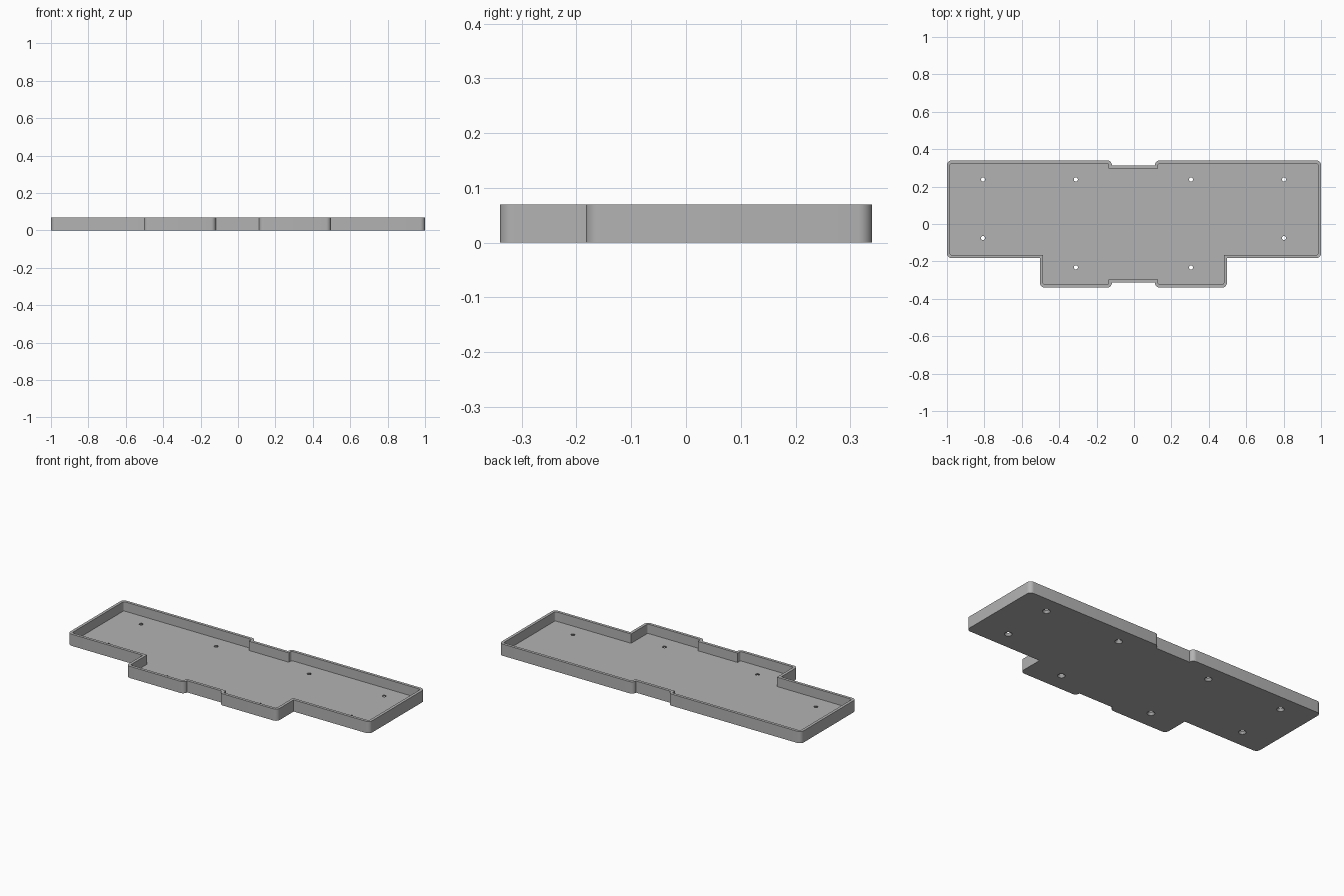
import bpy
import bmesh
from math import cos, sin, pi
from mathutils import Vector

if "Cube" in bpy.data.objects:
    bpy.data.objects.remove(bpy.data.objects["Cube"], do_unlink=True)

HEIGHT, FLOOR, WALL, RADIUS = 0.07, 0.014, 0.017, 0.026
SHIFT = -0.003          # middle features sit slightly off centre

grey = bpy.data.materials.new("plain grey")
grey.use_nodes = True
colour = (0.45, 0.45, 0.45, 1)
grey.diffuse_color = colour
grey.node_tree.nodes["Principled BSDF"].inputs["Base Color"].default_value = colour

# Right half of the plan, counterclockwise from the front notch
half = [(0.115, -0.313), (0.115, -0.34), (0.5, -0.34), (0.5, -0.183),
        (1, -0.183), (1, 0.34), (0.115, 0.34), (0.115, 0.313)]
plan = half + [(-x, y) for x, y in reversed(half)]
plan = [Vector((x if abs(x) == 1 else x + SHIFT, y)) for x, y in plan]


def outline(inset, radius, steps=8):
    """Inset the plan and round its outward corners."""
    points = []
    for i, p in enumerate(plan):
        before = (p - plan[i - 1]).normalized()
        after = (plan[(i + 1) % len(plan)] - p).normalized()
        inward = Vector((-before.y, before.x)) + Vector((-after.y, after.x))
        corner = p + inward * inset
        if before.cross(after) < 0:
            points.append(corner)
            continue
        centre = corner + inward * radius
        for k in range(steps + 1):
            a = k / steps * pi / 2
            points.append(centre + radius * (before * sin(a) - after * cos(a)))
    return points


def prism(name, points, bottom, top):
    """Solid with the given outline between two heights."""
    bm = bmesh.new()
    low = [bm.verts.new((p.x, p.y, bottom)) for p in points]
    high = [bm.verts.new((p.x, p.y, top)) for p in points]
    bm.faces.new(low[::-1])
    bm.faces.new(high)
    for i in range(len(points)):
        j = (i + 1) % len(points)
        bm.faces.new((low[i], low[j], high[j], high[i]))
    return finish(name, bm)


def finish(name, bm):
    bmesh.ops.recalc_face_normals(bm, faces=bm.faces)
    mesh = bpy.data.meshes.new(name)
    bm.to_mesh(mesh)
    bm.free()
    mesh.materials.append(grey)
    obj = bpy.data.objects.new(name, mesh)
    bpy.context.collection.objects.link(obj)
    return obj


# Tray body and the cutter for its hollow
tray = prism("tray", outline(0, RADIUS), 0, HEIGHT)
hollow = prism("hollow_cutter", outline(WALL, RADIUS - WALL), FLOOR, HEIGHT + 0.05)

# Countersunk screw holes, wide underneath
bm = bmesh.new()
spots = [(sx * x + SHIFT, y) for sx in (-1, 1)
         for x, y in ((0.805, 0.238), (0.308, 0.238), (0.805, -0.075), (0.308, -0.232))]
wide, narrow, reach = 0.021, 0.011, 0.002
slope = (wide - narrow) / FLOOR
for x, y in spots:
    made = bmesh.ops.create_cone(
        bm, cap_ends=True, segments=24,
        radius1=wide + slope * reach, radius2=narrow - slope * reach,
        depth=FLOOR + 2 * reach)
    bmesh.ops.translate(bm, verts=made["verts"], vec=(x, y, FLOOR / 2))
holes = finish("hole_cutter", bm)

for cutter in (hollow, holes):
    cut = tray.modifiers.new(cutter.name, "BOOLEAN")
    cut.operation = "DIFFERENCE"
    cut.solver = "EXACT"
    cut.object = cutter
    cutter.hide_render = True

# Apply the cuts and drop the cutters
graph = bpy.context.evaluated_depsgraph_get()
result = bpy.data.meshes.new_from_object(tray.evaluated_get(graph))
tray.modifiers.clear()
tray.data = result
for cutter in (hollow, holes):
    bpy.data.objects.remove(cutter, do_unlink=True)

# Smooth corners, crisp rims
bpy.ops.object.select_all(action="DESELECT")
tray.select_set(True)
bpy.context.view_layer.objects.active = tray
bpy.ops.object.shade_smooth_by_angle(angle=pi / 6)
